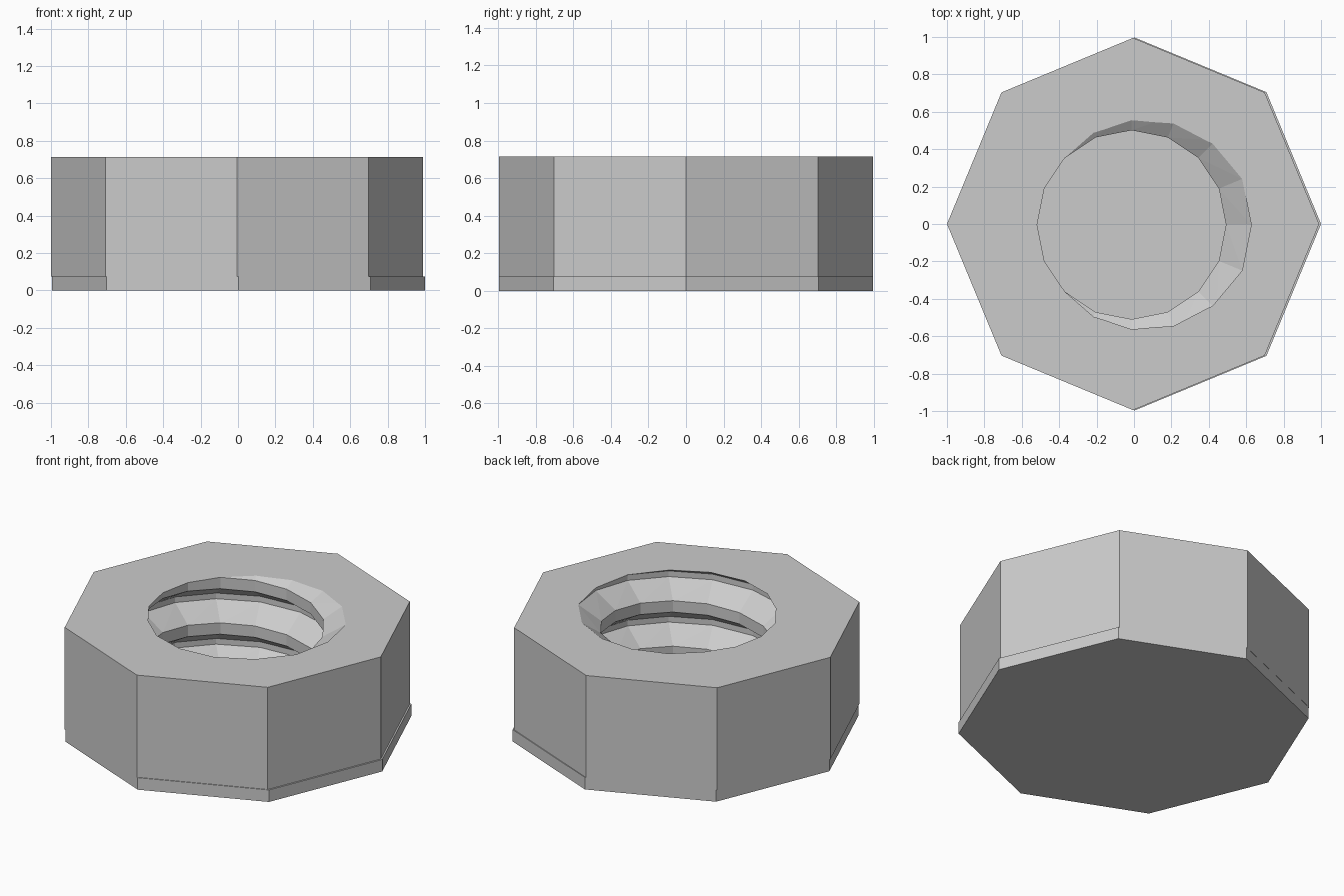
import bpy, bmesh
from math import cos, sin, tau
from mathutils import Vector

default = bpy.data.objects.get("Cube")
if default:
    bpy.data.objects.remove(default, do_unlink=True)

TOP, FLOOR = 0.715, 0.075
PITCH, SEGMENTS = 0.285, 16
CREST, ROOT = 0.505, 0.64
HOLE_X, HOLE_Y = -0.013, -0.004

grey = bpy.data.materials.new("plain grey")
grey.use_nodes = True
grey.diffuse_color = (0.6, 0.6, 0.6, 1)
grey.node_tree.nodes["Principled BSDF"].inputs["Base Color"].default_value = (0.6, 0.6, 0.6, 1)


def octagon(bm, x, radius, z):
    return [bm.verts.new((x + radius * cos(tau * i / 8), radius * sin(tau * i / 8), z))
            for i in range(8)]


def walls(bm, low, high):
    for i in range(8):
        j = (i + 1) % 8
        bm.faces.new((low[i], low[j], high[j], high[i]))


def finish(bm, name):
    bmesh.ops.recalc_face_normals(bm, faces=bm.faces[:])
    mesh = bpy.data.meshes.new(name)
    bm.to_mesh(mesh)
    bm.free()
    mesh.materials.append(grey)
    obj = bpy.data.objects.new(name, mesh)
    bpy.context.collection.objects.link(obj)


# Base plate that closes the hole
bm = bmesh.new()
low = octagon(bm, 0.003, 0.997, 0)
high = octagon(bm, 0.003, 0.997, FLOOR)
walls(bm, low, high)
bm.faces.new(low)
bm.faces.new(high)
finish(bm, "base_plate")

# Helical thread: root flat, flank, crest flat, flank, repeated each pitch
bm = bmesh.new()
profile = [(-1 / 16, ROOT), (1 / 16, ROOT), (3 / 8, CREST), (5 / 8, CREST)]
columns = []
for i in range(SEGMENTS + 1):
    turn = i / SEGMENTS
    columns.append([bm.verts.new((HOLE_X + r * cos(tau * turn), HOLE_Y + r * sin(tau * turn),
                                  TOP + PITCH * (turn + k + f)))
                    for k in range(-4, 2) for f, r in profile])
for a, b in zip(columns, columns[1:]):
    for j in range(len(a) - 1):
        bm.faces.new((a[j], b[j], b[j + 1], a[j + 1]))
bmesh.ops.remove_doubles(bm, verts=bm.verts[:], dist=0.0005)
bmesh.ops.triangulate(bm, faces=bm.faces[:])

# Trim the thread flush with the top and the floor
for z, direction in ((TOP, 1), (FLOOR, -1)):
    bmesh.ops.bisect_plane(bm, geom=bm.verts[:] + bm.edges[:] + bm.faces[:], dist=0.00001,
                           plane_co=Vector((0, 0, z)), plane_no=Vector((0, 0, direction)),
                           clear_outer=True)
bmesh.ops.remove_doubles(bm, verts=bm.verts[:], dist=0.0005)

# Outer octagonal walls, joined to the thread by flat rings
rims = [[e for e in bm.edges if e.is_boundary and all(abs(v.co.z - z) < 0.001 for v in e.verts)]
        for z in (FLOOR, TOP)]
low = octagon(bm, -0.005, 0.995, FLOOR)
high = octagon(bm, -0.005, 0.995, TOP)
walls(bm, low, high)
for rim, ring, direction in ((rims[0], low, -1), (rims[1], high, 1)):
    outer = [bm.edges.get((ring[i], ring[(i + 1) % 8])) for i in range(8)]
    bmesh.ops.triangle_fill(bm, edges=rim + outer, use_beauty=True, use_dissolve=False,
                            normal=Vector((0, 0, direction)))
finish(bm, "threaded_nut_body")
